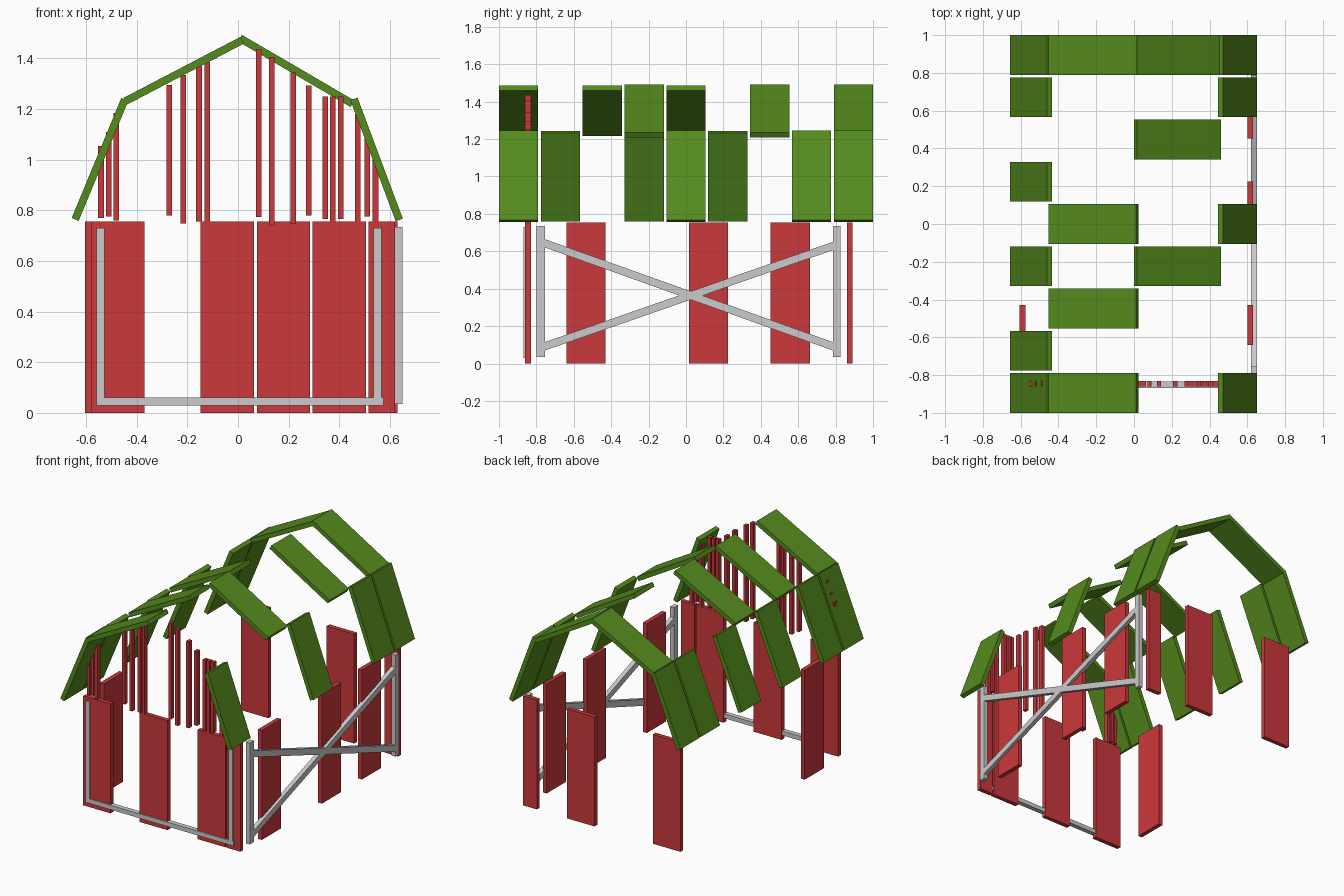
import bpy, math
from mathutils import Vector

if "Cube" in bpy.data.objects:
    bpy.data.objects.remove(bpy.data.objects["Cube"])


def paint(name, rgb):
    m = bpy.data.materials.new(name)
    m.diffuse_color = (*rgb, 1)
    m.use_nodes = True
    m.node_tree.nodes["Principled BSDF"].inputs["Base Color"].default_value = m.diffuse_color
    return m


RED = paint("red_paint", (0.60, 0.04, 0.045))
GREEN = paint("green_shingle", (0.09, 0.26, 0.012))


def box(name, x, y, z, mat=None):
    """Box from (min, max) ranges on each axis."""
    bpy.ops.mesh.primitive_cube_add(size=1)
    o = bpy.context.object
    o.name = name
    o.location = [(r[0] + r[1]) / 2 for r in (x, y, z)]
    o.scale = [r[1] - r[0] for r in (x, y, z)]
    bpy.ops.object.transform_apply(location=False, rotation=False)
    if mat:
        o.data.materials.append(mat)
    return o


# Roof planks: four slopes of a gambrel, with some rows missing
PLANK, PITCH, THICK = 0.21, 0.22375, 0.03
slopes = {
    "roof_lower_left": ((-0.643, 0.764), (-0.447, 1.238), (0, 1, 3, 5, 7, 8)),
    "roof_upper_left": ((-0.445, 1.231), (0.017, 1.472), (0, 2, 4, 8)),
    "roof_upper_right": ((0.008, 1.48), (0.452, 1.221), (3, 6, 8)),
    "roof_lower_right": ((0.458, 1.24), (0.637, 0.762), (0, 4, 7, 8)),
}
for name, (a, b, rows) in slopes.items():
    a, b = Vector(a), Vector(b)
    d, c = b - a, (a + b) / 2
    for r in rows:
        y = -1 + r * PITCH
        o = box(name + "_plank", (-d.length / 2, d.length / 2), (y, y + PLANK),
                (-THICK / 2, THICK / 2), GREEN)
        o.location.x, o.location.z = c
        o.rotation_euler.y = -math.atan2(d.y, d.x)

# Wall boards
WALL_Z = (0, 0.755)
FRONT_Y, BACK_Y = (-0.86, -0.83), (0.86, 0.89)
for x in ((-0.58, -0.37), (-0.148, 0.064), (0.294, 0.505), (0.515, 0.62)):
    box("front_wall_board", x, FRONT_Y, WALL_Z, RED)
for x in ((-0.58, -0.37), (0.075, 0.285), (0.515, 0.62)):
    box("back_wall_board", x, BACK_Y, WALL_Z, RED)
for y in (-0.64, 0.015, 0.452):
    box("right_wall_board", (0.60, 0.63), (y, y + PLANK), WALL_Z, RED)
box("left_wall_board", (-0.605, -0.575), (-0.64, -0.43), WALL_Z, RED)

# Front gable slats: centre x, bottom z, top z
slats = [
    (-0.541, 0.77, 1.055), (-0.511, 0.775, 1.11), (-0.481, 0.76, 1.185),
    (-0.272, 0.78, 1.295), (-0.217, 0.747, 1.335), (-0.154, 0.755, 1.37),
    (-0.121, 0.755, 1.385), (0.082, 0.773, 1.435), (0.133, 0.74, 1.405),
    (0.218, 0.747, 1.345), (0.279, 0.78, 1.293), (0.344, 0.765, 1.25),
    (0.374, 0.755, 1.25), (0.405, 0.765, 1.25), (0.473, 0.755, 1.18),
    (0.511, 0.775, 1.09), (0.543, 0.755, 1.0),
]
for x, z0, z1 in slats:
    box("gable_slat", (x - 0.011, x + 0.011), (-0.86, -0.83), (z0, z1), RED)

# Front door frame
FY = (-0.868, -0.835)
box("front_frame_left", (-0.558, -0.527), FY, (0.03, 0.73))
box("front_frame_right", (0.536, 0.567), FY, (0.045, 0.73))
box("front_frame_sill", (-0.558, 0.575), FY, (0.03, 0.06))

# Right side posts and crossed braces
SX = (0.62, 0.65)
box("side_post_front", SX, (-0.80, -0.755), (0.035, 0.735))
box("side_post_back", SX, (0.787, 0.825), (0.035, 0.735))
for z0, z1 in ((0.085, 0.635), (0.65, 0.085)):
    p, q = Vector((-0.775, z0)), Vector((0.805, z1))
    L = (q - p).length
    o = box("side_cross_brace", SX, (-L / 2, L / 2), (-0.021, 0.021))
    o.location.y, o.location.z = (p + q) / 2
    o.rotation_euler.x = math.atan2(q.y - p.y, q.x - p.x)
